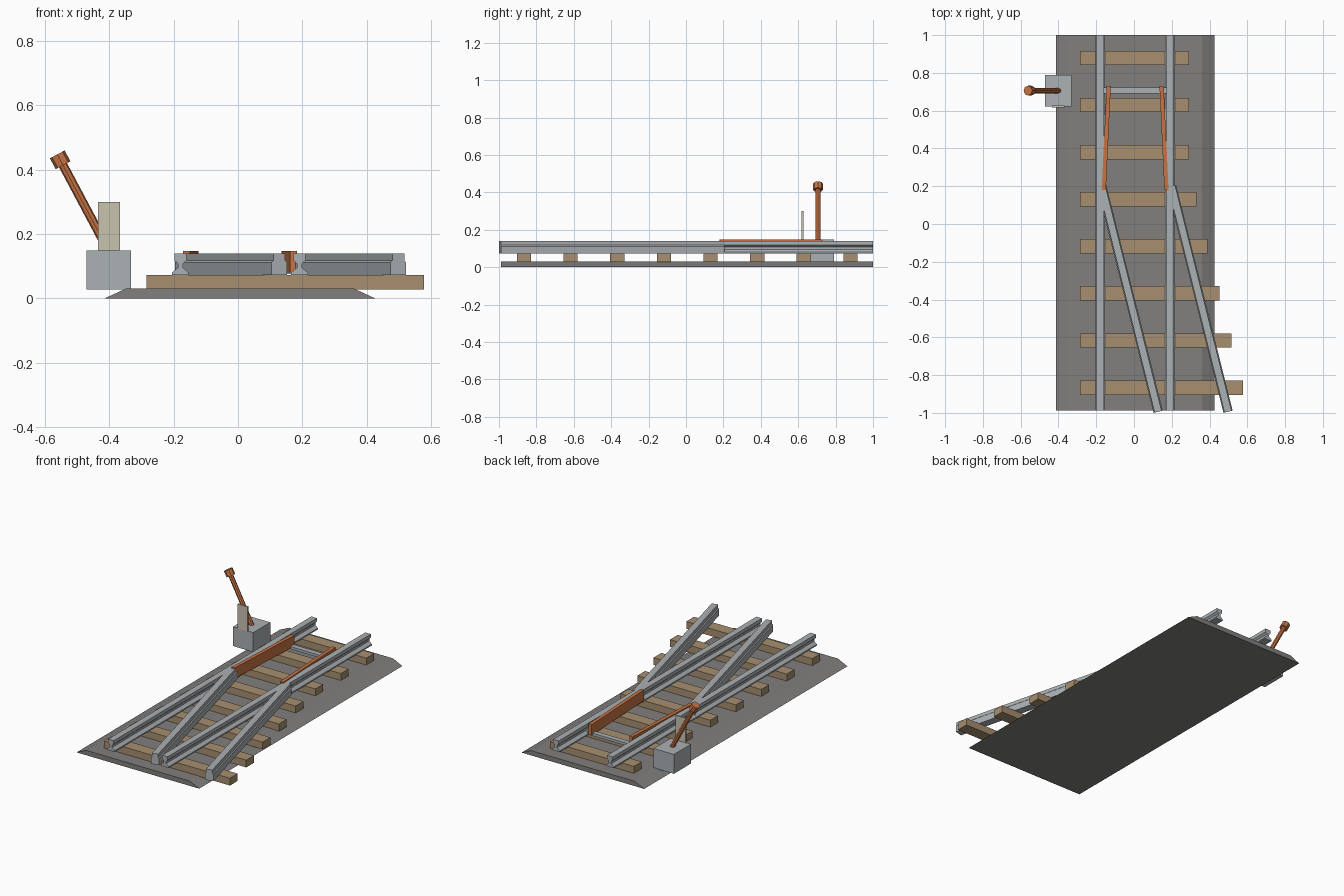
import bpy, bmesh
from math import radians, sin, cos
from mathutils import Vector, Matrix

cube = bpy.data.objects.get("Cube")
if cube:
    bpy.data.objects.remove(cube)


def material(name, rgb):
    m = bpy.data.materials.new(name)
    m.use_nodes = True
    m.diffuse_color = (*rgb, 1)
    m.node_tree.nodes["Principled BSDF"].inputs["Base Color"].default_value = (*rgb, 1)
    return m


GRAVEL = material("gravel grey", (0.22, 0.215, 0.21))
WOOD = material("sleeper wood", (0.38, 0.275, 0.16))
STEEL = material("steel grey", (0.41, 0.44, 0.46))
ORANGE = material("copper orange", (0.58, 0.175, 0.06))
CREAM = material("cream plate", (0.58, 0.55, 0.43))


def finish(name, bm, mat):
    bmesh.ops.recalc_face_normals(bm, faces=bm.faces)
    mesh = bpy.data.meshes.new(name)
    bm.to_mesh(mesh)
    bm.free()
    mesh.materials.append(mat)
    obj = bpy.data.objects.new(name, mesh)
    bpy.context.collection.objects.link(obj)
    return obj


def box(name, lo, hi, mat):
    bm = bmesh.new()
    lo, hi = Vector(lo), Vector(hi)
    bmesh.ops.create_cube(bm, size=1, matrix=Matrix.Translation((lo + hi) / 2)
                          @ Matrix.Diagonal((*(hi - lo), 1)))
    return finish(name, bm, mat)


def sweep(name, half_profile, start, end, mat):
    """Mirror a (half width, z) profile and extrude it between two plan points."""
    profile = half_profile + [(-w, z) for w, z in reversed(half_profile)]
    a, b = Vector((*start, 0)), Vector((*end, 0))
    along = (b - a).normalized()
    side = Vector((along.y, -along.x, 0))
    bm = bmesh.new()
    face = bm.faces.new([bm.verts.new(a + side * w + Vector((0, 0, z))) for w, z in profile])
    new = bmesh.ops.extrude_face_region(bm, geom=[face])["geom"]
    bmesh.ops.translate(bm, vec=b - a, verts=[v for v in new if isinstance(v, bmesh.types.BMVert)])
    return finish(name, bm, mat)


def rod(name, start, end, radius, mat, sides=8):
    a, b = Vector(start), Vector(end)
    bm = bmesh.new()
    turn = (b - a).to_track_quat('Z', 'Y').to_matrix().to_4x4()
    bmesh.ops.create_cone(bm, cap_ends=True, segments=sides, radius1=radius, radius2=radius,
                          depth=(b - a).length, matrix=Matrix.Translation((a + b) / 2) @ turn)
    return finish(name, bm, mat)


MID, GAUGE = 0.006, 0.185
BACK, FRONT = 1.0, -0.988

# Ballast bed with sloping shoulders
sweep("ballast_bed", [(0.42, 0), (0.355, 0.03)], (MID, FRONT), (MID, BACK), GRAVEL)

# Sleepers, growing longer under the branching track
for i, right in enumerate([0.29, 0.29, 0.29, 0.33, 0.39, 0.453, 0.515, 0.578]):
    y = 0.879 - i * 0.2493
    box(f"sleeper_{i + 1}", (-0.285, y - 0.038, 0.028), (right, y + 0.038, 0.073), WOOD)

# Straight and branching rails, with moving switch blades
rail = [(0.026, 0.072), (0.026, 0.08), (0.008, 0.095), (0.008, 0.108),
        (0.019, 0.118), (0.019, 0.14)]
branch = [(0.025, 0.072), (0.025, 0.112), (0.019, 0.118), (0.019, 0.14)]
blade = [(0.011, 0.08), (0.011, 0.147)]
for name, s in (("left", 1), ("right", -1)):
    x = MID + s * GAUGE
    sweep(f"{name}_straight_rail", rail, (x, FRONT), (x, BACK), STEEL)
    sweep(f"{name}_branch_rail", branch, (x + 0.008, 0.2), (x + 0.307, -0.994), STEEL)
    sweep(f"{name}_switch_blade", blade, (MID + s * 0.166, 0.18), (MID + s * 0.14, 0.73), ORANGE)

# Bar tying the blades together
box("tie_bar", (-0.165, 0.69, 0.076), (0.175, 0.722, 0.092), STEEL)

# Switch stand with indicator plate and throw lever
box("switch_box", (-0.47, 0.623, 0.028), (-0.332, 0.79, 0.148), STEEL)
box("indicator_plate", (-0.435, 0.617, 0.148), (-0.367, 0.627, 0.3), CREAM)
base = Vector((-0.398, 0.706, 0.14))
lean = Vector((-sin(radians(28)), 0, cos(radians(28))))
rod("lever_arm", base, base + lean * 0.32, 0.014, ORANGE)
rod("lever_knob", base + lean * 0.31, base + lean * 0.348, 0.026, ORANGE)
